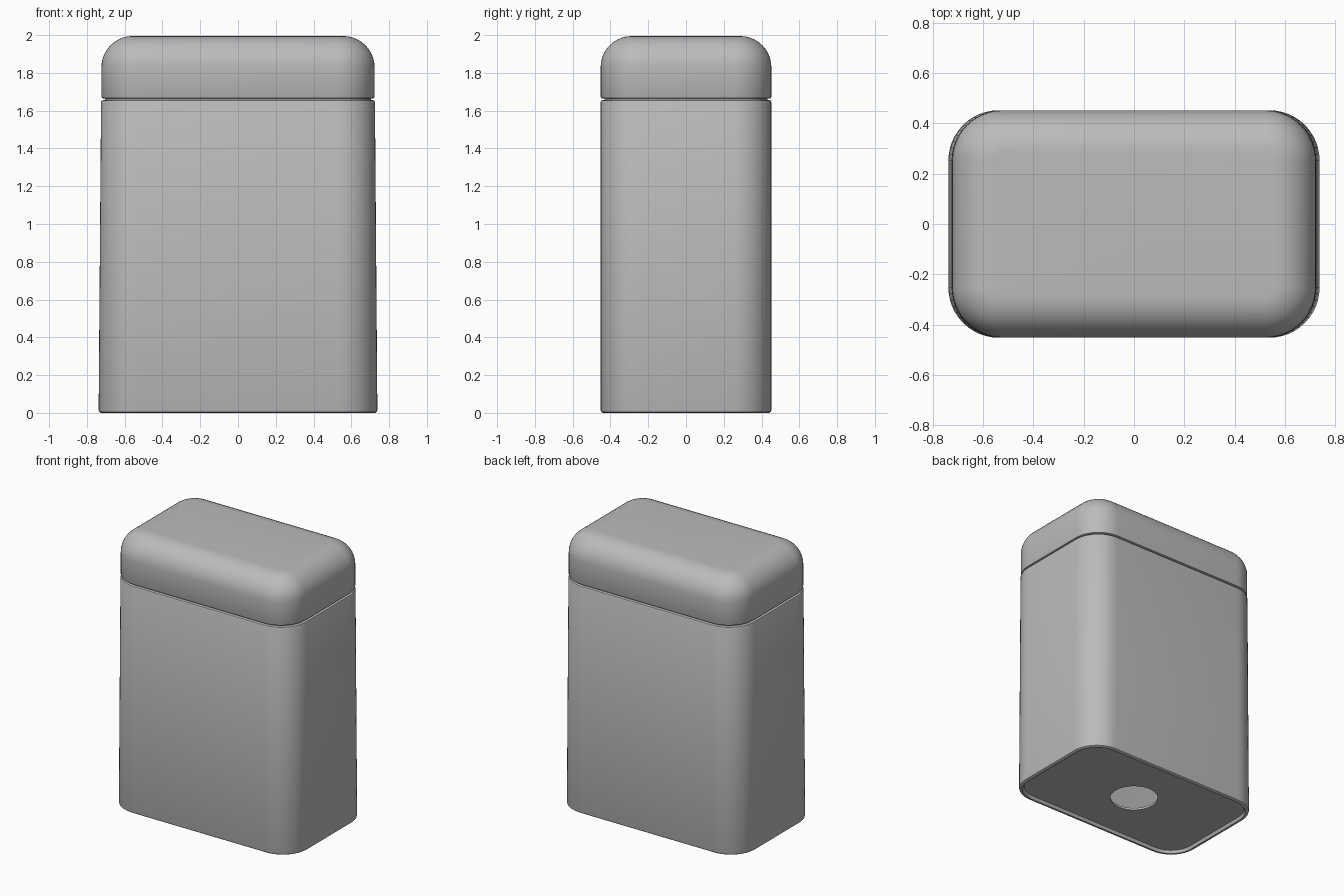
import bpy, bmesh, math

cube = bpy.data.objects.get("Cube")
if cube:
    bpy.data.objects.remove(cube, do_unlink=True)

metal = bpy.data.materials.new("plain grey")
metal.use_nodes = True
grey = (0.5, 0.5, 0.5, 1)
metal.diffuse_color = grey
metal.node_tree.nodes["Principled BSDF"].inputs["Base Color"].default_value = grey

HALF_Y = 0.452
CORNER = 0.2
STEPS = 12


def ring(bm, hx, hy, r, z):
    """Rounded rectangle of vertices at height z."""
    verts = []
    for quarter, (sx, sy) in enumerate([(1, 1), (-1, 1), (-1, -1), (1, -1)]):
        for i in range(STEPS + 1):
            a = (quarter + i / STEPS) * math.pi / 2
            verts.append(bm.verts.new((sx * (hx - r) + r * math.cos(a),
                                       sy * (hy - r) + r * math.sin(a), z)))
    return verts


def loft(name, sections, cap_start=False, cap_end=False):
    """Skin a stack of (half x, half y, corner radius, z) sections."""
    bm = bmesh.new()
    rings = [ring(bm, *s) for s in sections]
    for low, high in zip(rings, rings[1:]):
        for i in range(len(low)):
            j = (i + 1) % len(low)
            bm.faces.new((low[i], low[j], high[j], high[i]))
    if cap_start:
        bm.faces.new(rings[0][::-1])
    if cap_end:
        bm.faces.new(rings[-1])
    bmesh.ops.remove_doubles(bm, verts=bm.verts, dist=1e-5)
    bmesh.ops.recalc_face_normals(bm, faces=bm.faces)
    mesh = bpy.data.meshes.new(name)
    bm.to_mesh(mesh)
    bm.free()
    mesh.materials.append(metal)
    obj = bpy.data.objects.new(name, mesh)
    bpy.context.collection.objects.link(obj)
    bpy.ops.object.select_all(action='DESELECT')
    obj.select_set(True)
    bpy.context.view_layer.objects.active = obj
    bpy.ops.object.shade_smooth_by_angle(angle=math.radians(35))
    return obj


def wall(inset, z):
    """Section of the slightly tapered body, moved in by inset."""
    hx = 0.738 - 0.013 * z / 1.66
    return (hx - inset, HALF_Y - inset, CORNER - inset, z)


def lid_section(inset, z):
    return (0.723 - inset, HALF_Y - inset, CORNER - inset, z)


# Hollow body: floor hole, recessed floor, foot rim, outer wall, neck, inner wall
hole_r = 0.16
outer = [(hole_r, hole_r, hole_r, 0.02), wall(0.035, 0.02), wall(0.025, 0.0),
         wall(0.012, 0.0), wall(0.003, 0.006), wall(0.0, 0.016),
         wall(0.0, 1.646), wall(0.003, 1.653), wall(0.012, 1.656),
         wall(0.02, 1.656), wall(0.02, 1.74)]
inner = [wall(0.03, 1.74), wall(0.03, 0.035),
         (hole_r, hole_r, hole_r, 0.035), (hole_r, hole_r, hole_r, 0.02)]
loft("canister_body", outer + inner)

# Lid: hollow cap with a rolled lower edge and a rounded shoulder
dome_r, top = 0.165, 1.995
arc = [(dome_r * (1 - math.cos(a)), top - dome_r * (1 - math.sin(a)))
       for a in (math.pi / 2 * i / 10 for i in range(11))]
profile = [(0.02, 1.96), (0.02, 1.664), (0.01, 1.664), (0.003, 1.667), (0.0, 1.674)]
profile[0] = (0.06, 1.94)
profile.insert(1, (0.02, 1.85))
loft("canister_lid", [lid_section(i, z) for i, z in profile + arc],
     cap_start=True, cap_end=True)
